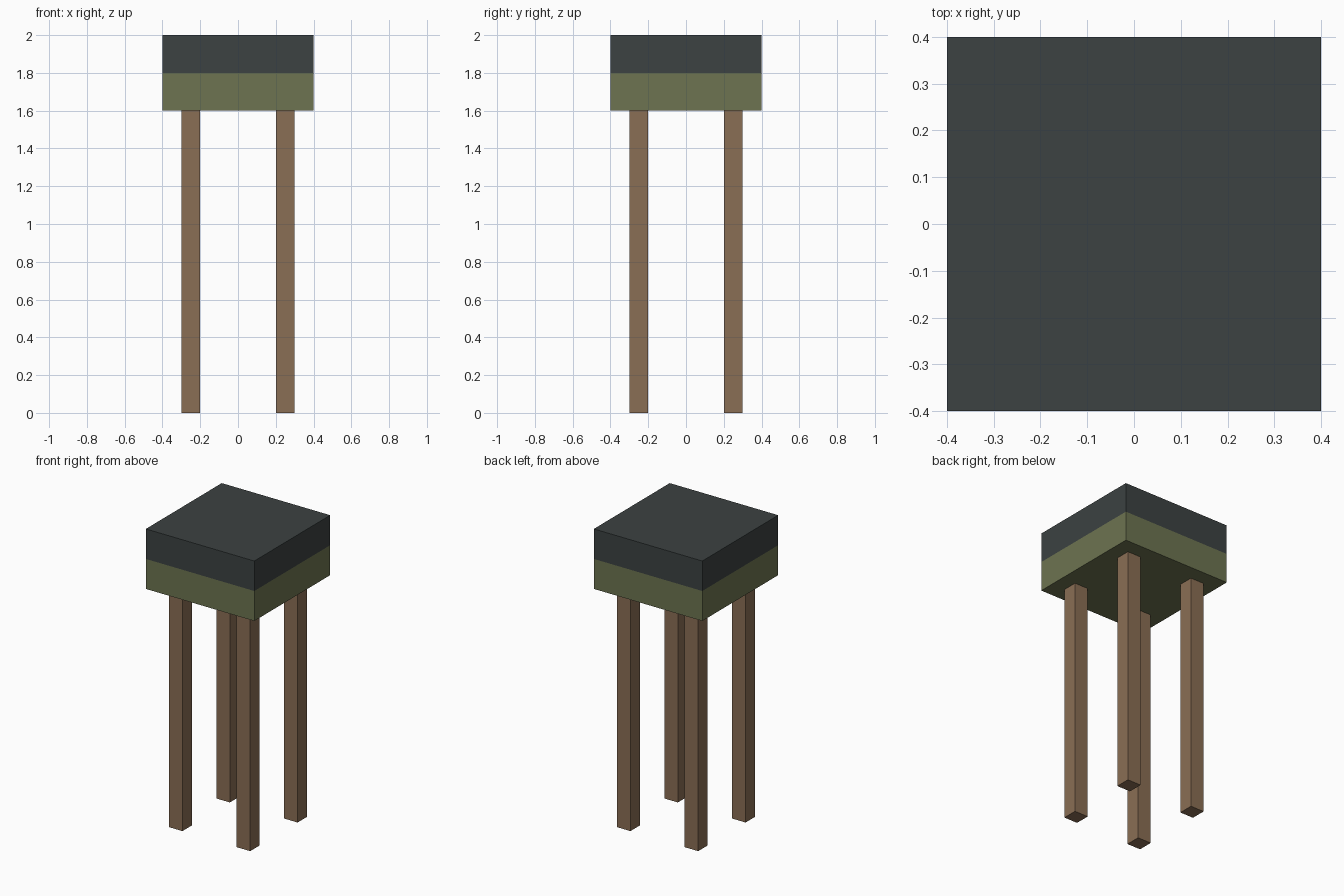
import bpy

cube = bpy.data.objects.get("Cube")
if cube:
    bpy.data.objects.remove(cube, do_unlink=True)


def make_material(name, rgb):
    mat = bpy.data.materials.new(name)
    mat.use_nodes = True
    colour = (*rgb, 1)
    mat.diffuse_color = colour
    mat.node_tree.nodes["Principled BSDF"].inputs["Base Color"].default_value = colour
    return mat


def make_box(name, x, y, bottom, top, width, mat):
    """Square-section box between two heights."""
    bpy.ops.mesh.primitive_cube_add(size=1, location=(x, y, (bottom + top) / 2))
    box = bpy.context.object
    box.name = name
    box.scale = (width, width, top - bottom)
    bpy.ops.object.transform_apply(location=False, rotation=False, scale=True)
    box.data.materials.append(mat)
    return box


slate = make_material("dark slate", (0.045, 0.054, 0.054))
olive = make_material("olive green", (0.153, 0.174, 0.082))
wood = make_material("brown wood", (0.254, 0.156, 0.089))

LEG_TOP, SEAT_TOP, HEIGHT = 1.6, 1.8, 2.0
SEAT_WIDTH, LEG_WIDTH, LEG_OFFSET = 0.8, 0.1, 0.25

# Seat base and cushion
make_box("seat_base", 0, 0, LEG_TOP, SEAT_TOP, SEAT_WIDTH, olive)
make_box("seat_cushion", 0, 0, SEAT_TOP, HEIGHT, SEAT_WIDTH, slate)

# Four legs
for end, sy in (("front", -1), ("back", 1)):
    for side, sx in (("left", 1), ("right", -1)):
        make_box(f"{end}_{side}_leg", sx * LEG_OFFSET, sy * LEG_OFFSET,
                 0, LEG_TOP, LEG_WIDTH, wood)
